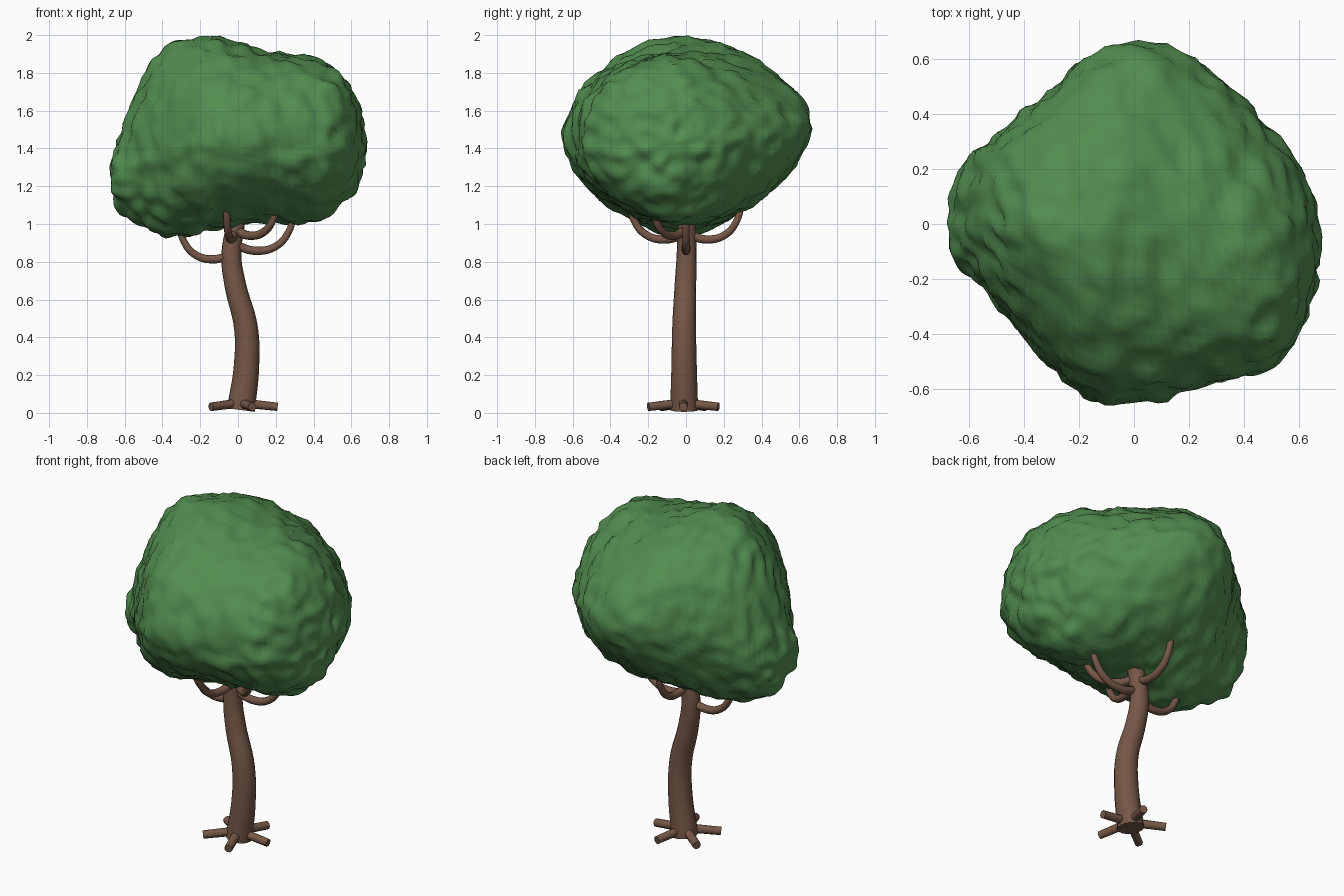
import bpy, bmesh, math
from mathutils import Vector, noise

if "Cube" in bpy.data.objects:
    bpy.data.objects.remove(bpy.data.objects["Cube"])


def material(name, color):
    m = bpy.data.materials.new(name)
    m.diffuse_color = (*color, 1)
    m.use_nodes = True
    m.node_tree.nodes["Principled BSDF"].inputs["Base Color"].default_value = m.diffuse_color
    return m


bark = material("bark", (0.18, 0.095, 0.063))
leaf = material("leaf", (0.085, 0.265, 0.08))


def tube(name, pts, radii, res=3):
    """Smooth capped tube through the points."""
    cu = bpy.data.curves.new(name, "CURVE")
    cu.dimensions = "3D"
    cu.bevel_depth = 1.0
    cu.bevel_resolution = res
    cu.resolution_u = 8
    cu.use_fill_caps = True
    sp = cu.splines.new("BEZIER")
    sp.bezier_points.add(len(pts) - 1)
    for bp, p, r in zip(sp.bezier_points, pts, radii):
        bp.co = p
        bp.radius = r
        bp.handle_left_type = bp.handle_right_type = "AUTO"
    ob = bpy.data.objects.new(name, cu)
    bpy.context.collection.objects.link(ob)
    bpy.ops.object.select_all(action="DESELECT")
    ob.select_set(True)
    bpy.context.view_layer.objects.active = ob
    bpy.ops.object.convert(target="MESH")
    ob = bpy.context.object
    ob.data.materials.clear()
    ob.data.materials.append(bark)
    bpy.ops.object.shade_smooth_by_angle(angle=math.radians(45))
    return ob


# Trunk: gentle S-bend, tapering upwards
tube("trunk",
     [(0.015, -0.01, 0.015), (0.045, -0.01, 0.25), (0.042, -0.01, 0.45),
      (-0.015, -0.003, 0.68), (-0.035, 0.003, 0.83), (-0.012, 0.005, 1.0), (0.0, 0.005, 1.06)],
     [0.074, 0.067, 0.063, 0.057, 0.053, 0.048, 0.046], res=6)

# Roots: five short stubs around the base
for i in range(5):
    a = math.radians(72 * i)
    c, s = math.cos(a), math.sin(a)
    tube(f"root_{i + 1}",
         [(0.015 + r * c, -0.014 + r * s, z) for r, z in ((0.03, 0.05), (0.195, 0.032))],
         [0.025, 0.023])

# Branches: five hooks curling up into the crown (angle, start height, reach)
for i, (deg, z0, k) in enumerate([(180, 0.835, 1), (0, 0.88, 1.07), (262, 0.94, 1.03),
                                  (90, 0.94, 1.0), (322, 0.96, 1.0)]):
    a = math.radians(deg)
    c, s = math.cos(a), math.sin(a)
    path = [(0.0, 0.01), (0.11, -0.022), (0.21, 0.005), (0.27, 0.08), (0.295, 0.17)]
    tube(f"branch_{i + 1}", [(-0.02 + k * r * c, k * r * s, z0 + dz) for r, dz in path],
         [0.025, 0.023, 0.021, 0.019, 0.017])

# Crown sections along x: x, z low, z high, y low, y high
rows = [
    (-0.68, 1.24, 1.24, -0.06, 0.02),
    (-0.655, 1.13, 1.35, -0.13, 0.15),
    (-0.58, 1.03, 1.58, -0.20, 0.27),
    (-0.48, 0.975, 1.83, -0.31, 0.34),
    (-0.36, 0.925, 1.95, -0.46, 0.43),
    (-0.20, 0.955, 1.99, -0.62, 0.58),
    (-0.05, 0.99, 1.98, -0.66, 0.67),
    (0.15, 1.01, 1.91, -0.62, 0.65),
    (0.35, 1.00, 1.89, -0.565, 0.50),
    (0.50, 1.06, 1.83, -0.52, 0.34),
    (0.60, 1.16, 1.72, -0.39, 0.20),
    (0.65, 1.26, 1.59, -0.23, 0.09),
    (0.67, 1.42, 1.42, -0.10, -0.04),
]
# Section roundness (2 = ellipse, less = diamond) at the left and right ends,
# for the quadrants (back, upper): True/False
roundness = {(False, True): (1.55, 2.35), (True, True): (1.9, 1.5),
             (False, False): (1.85, 1.7), (True, False): (1.7, 1.65)}


def catmull(p0, p1, p2, p3, t):
    return [0.5 * (2 * b + (c - a) * t + (2 * a - 5 * b + 4 * c - d) * t * t
                   + (3 * b - a - 3 * c + d) * t ** 3)
            for a, b, c, d in zip(p0, p1, p2, p3)]


def spow(v, e):
    return math.copysign(abs(v) ** e, v)


STEPS, SEG = 6, 88
bm = bmesh.new()
rings = []
n = len(rows)
for k in range(1, (n - 1) * STEPS):
    i, t = divmod(k, STEPS)
    sec = [rows[min(max(i + o, 0), n - 1)] for o in (-1, 0, 1, 2)]
    x, zl, zh, yl, yh = catmull(*sec, t / STEPS)
    mix = min(max((x + 0.35) / 0.7, 0), 1)
    ring = []
    for j in range(SEG):
        a = 2 * math.pi * (j + 0.5) / SEG
        c, s = math.cos(a), math.sin(a)
        lo, hi = roundness[c > 0, s > 0]
        e = 2 / (lo + (hi - lo) * mix)
        y = (yl + yh) / 2 + (yh - yl) / 2 * spow(c, e)
        z = (zl + zh) / 2 + (zh - zl) / 2 * spow(s, e)
        ring.append(bm.verts.new((x, y, z + 0.07 * y * (1 - abs(s)))))
    rings.append(ring)
for r0, r1 in zip(rings, rings[1:]):
    for j in range(SEG):
        m = (j + 1) % SEG
        bm.faces.new((r0[j], r0[m], r1[m], r1[j]))
for row, ring in ((rows[0], rings[0]), (rows[-1], rings[-1])):
    tip = bm.verts.new((row[0], (row[3] + row[4]) / 2, row[1]))
    for j in range(SEG):
        bm.faces.new((tip, ring[j], ring[(j + 1) % SEG]))
for _ in range(16):
    bmesh.ops.smooth_vert(bm, verts=bm.verts, factor=0.5,
                          use_axis_x=True, use_axis_y=True, use_axis_z=True)
bmesh.ops.recalc_face_normals(bm, faces=bm.faces)
bm.normal_update()

# Leafy lumps: noise pushed along the normals
moves = []
for v in bm.verts:
    d = 0.012 * noise.noise(v.co * 8) + 0.026 * noise.noise(v.co * 14 + Vector((5, 3, 1)))
    moves.append(v.co + v.normal * (d + 0.005))
for v, p in zip(bm.verts, moves):
    v.co = p
me = bpy.data.meshes.new("crown")
bm.to_mesh(me)
bm.free()
me.materials.append(leaf)
for p in me.polygons:
    p.use_smooth = True
bpy.context.collection.objects.link(bpy.data.objects.new("crown", me))
